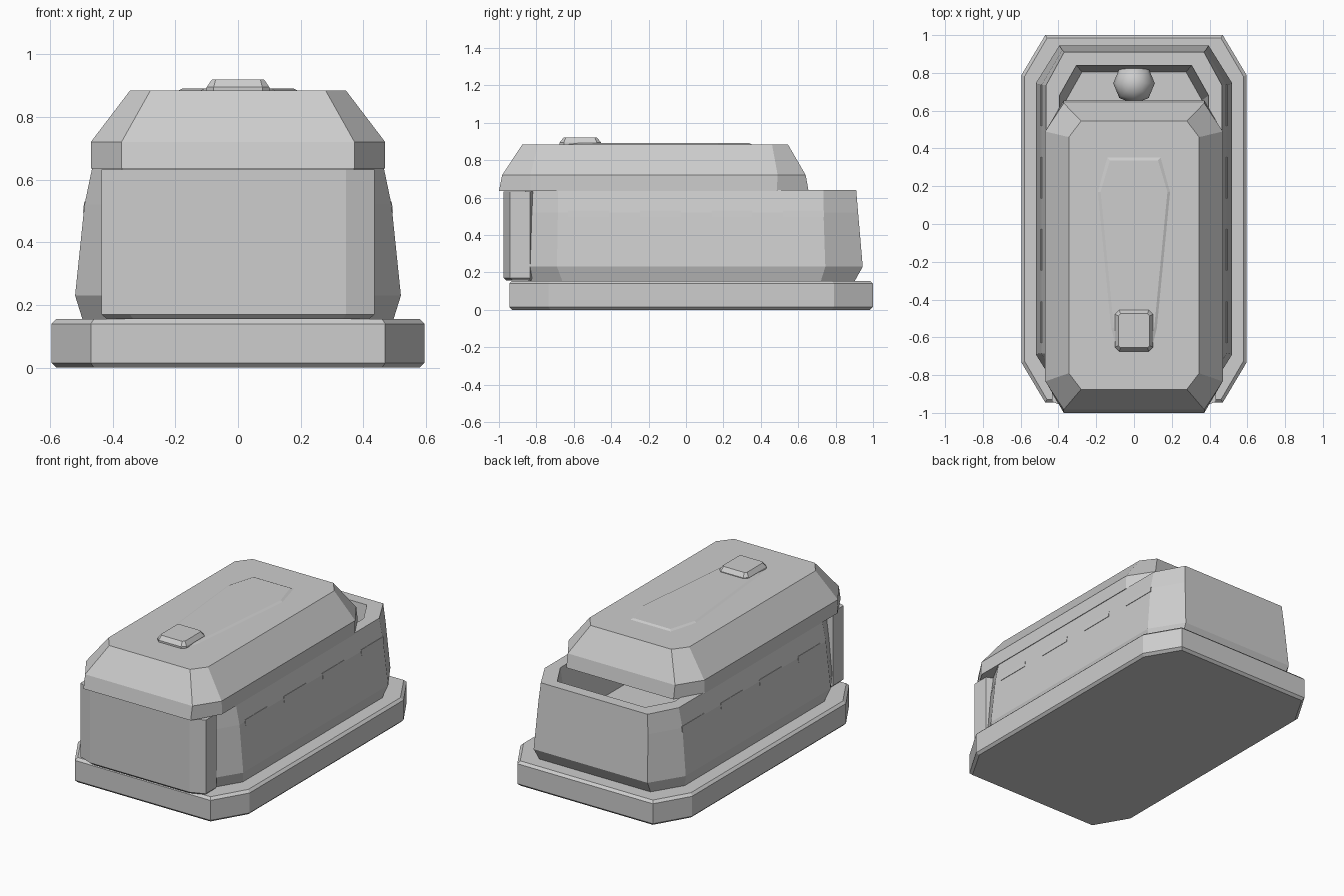
import bpy
import bmesh
from mathutils import Matrix

cube = bpy.data.objects.get("Cube")
if cube:
    bpy.data.objects.remove(cube)

stone = bpy.data.materials.new("grey stone")
stone.use_nodes = True
GREY = (0.61, 0.61, 0.61, 1)
stone.diffuse_color = GREY
stone.node_tree.nodes["Principled BSDF"].inputs["Base Color"].default_value = GREY


def finish(name, bm):
    bmesh.ops.recalc_face_normals(bm, faces=bm.faces)
    mesh = bpy.data.meshes.new(name)
    bm.to_mesh(mesh)
    bm.free()
    mesh.materials.append(stone)
    obj = bpy.data.objects.new(name, mesh)
    bpy.context.collection.objects.link(obj)
    return obj


def octagon(half_x, front, back, cut_x, cut_y, z):
    """Rectangle with cut corners at height z."""
    right = [(half_x - cut_x, front, z), (half_x, front + cut_y, z),
             (half_x, back - cut_y, z), (half_x - cut_x, back, z)]
    return right + [(-x, y, z) for x, y, z in reversed(right)]


def loft(name, rings):
    """Skin a stack of rings and cap both ends."""
    bm = bmesh.new()
    loops = [[bm.verts.new(p) for p in ring] for ring in rings]
    n = len(loops[0])
    for low, high in zip(loops, loops[1:]):
        for i in range(n):
            j = (i + 1) % n
            bm.faces.new((low[i], low[j], high[j], high[i]))
    bm.faces.new(loops[0])
    bm.faces.new(loops[-1])
    return finish(name, bm)


# Plinth with bevelled edges
loft("plinth", [
    octagon(0.58, -0.93, 0.985, 0.12, 0.205, 0),
    octagon(0.595, -0.945, 1.0, 0.125, 0.21, 0.015),
    octagon(0.595, -0.945, 1.0, 0.125, 0.21, 0.14),
    octagon(0.58, -0.93, 0.985, 0.12, 0.205, 0.155),
])

# Hollow chest: outer wall, rim, inner wall and floor
loft("chest", [
    octagon(0.495, -0.84, 0.90, 0.11, 0.18, 0.15),
    octagon(0.52, -0.89, 0.945, 0.125, 0.2, 0.23),
    octagon(0.49, -0.87, 0.92, 0.11, 0.185, 0.52),
    octagon(0.465, -0.86, 0.91, 0.095, 0.175, 0.64),
    octagon(0.395, -0.78, 0.84, 0.09, 0.16, 0.64),
    octagon(0.36, -0.74, 0.805, 0.085, 0.15, 0.32),
])

# Front panel
loft("front_panel", [
    octagon(0.42, -0.96, -0.80, 0.085, 0.035, 0.156),
    octagon(0.435, -0.975, -0.80, 0.09, 0.035, 0.17),
    octagon(0.435, -0.975, -0.80, 0.09, 0.035, 0.632),
])

# Lid pushed forward
loft("lid", [
    octagon(0.47, -1.0, 0.655, 0.098, 0.17, 0.636),
    octagon(0.47, -0.983, 0.64, 0.098, 0.15, 0.72),
    octagon(0.345, -0.875, 0.545, 0.065, 0.085, 0.884),
])


# Thin tapered plate on the lid
def plate_ring(inset, z):
    side = [(0.10 - inset, -0.65 + inset), (0.125 - inset, -0.55),
            (0.195 - inset, 0.17), (0.145 - inset, 0.355 - inset)]
    return [(x, y, z) for x, y in side] + [(-x, y, z) for x, y in reversed(side)]


loft("lid_plate", [plate_ring(0, 0.882), plate_ring(0.018, 0.891)])

# Knob on the lid
loft("lid_knob", [
    octagon(0.10, -0.675, -0.455, 0.022, 0.022, 0.882),
    octagon(0.10, -0.675, -0.455, 0.022, 0.022, 0.895),
    octagon(0.083, -0.655, -0.475, 0.012, 0.012, 0.92),
])

# Rounded stone inside the chest
bm = bmesh.new()
bmesh.ops.create_uvsphere(bm, u_segments=8, v_segments=6, radius=0.11,
                          matrix=Matrix.Translation((0, 0.745, 0.42)))
inner = finish("inner_stone", bm)
for face in inner.data.polygons:
    face.use_smooth = True

# Shallow side strips
for side, word in ((1, "left"), (-1, "right")):
    for i in range(4):
        bm = bmesh.new()
        place = (Matrix.Translation((side * 0.489, -0.52 + i * 0.383, 0.512))
                 @ Matrix.Rotation(-side * 0.13, 4, "Y")
                 @ Matrix.Diagonal((0.008, 0.22, 0.035, 1)))
        bmesh.ops.create_cube(bm, size=1, matrix=place)
        finish(f"{word}_strip_{i + 1}", bm)
